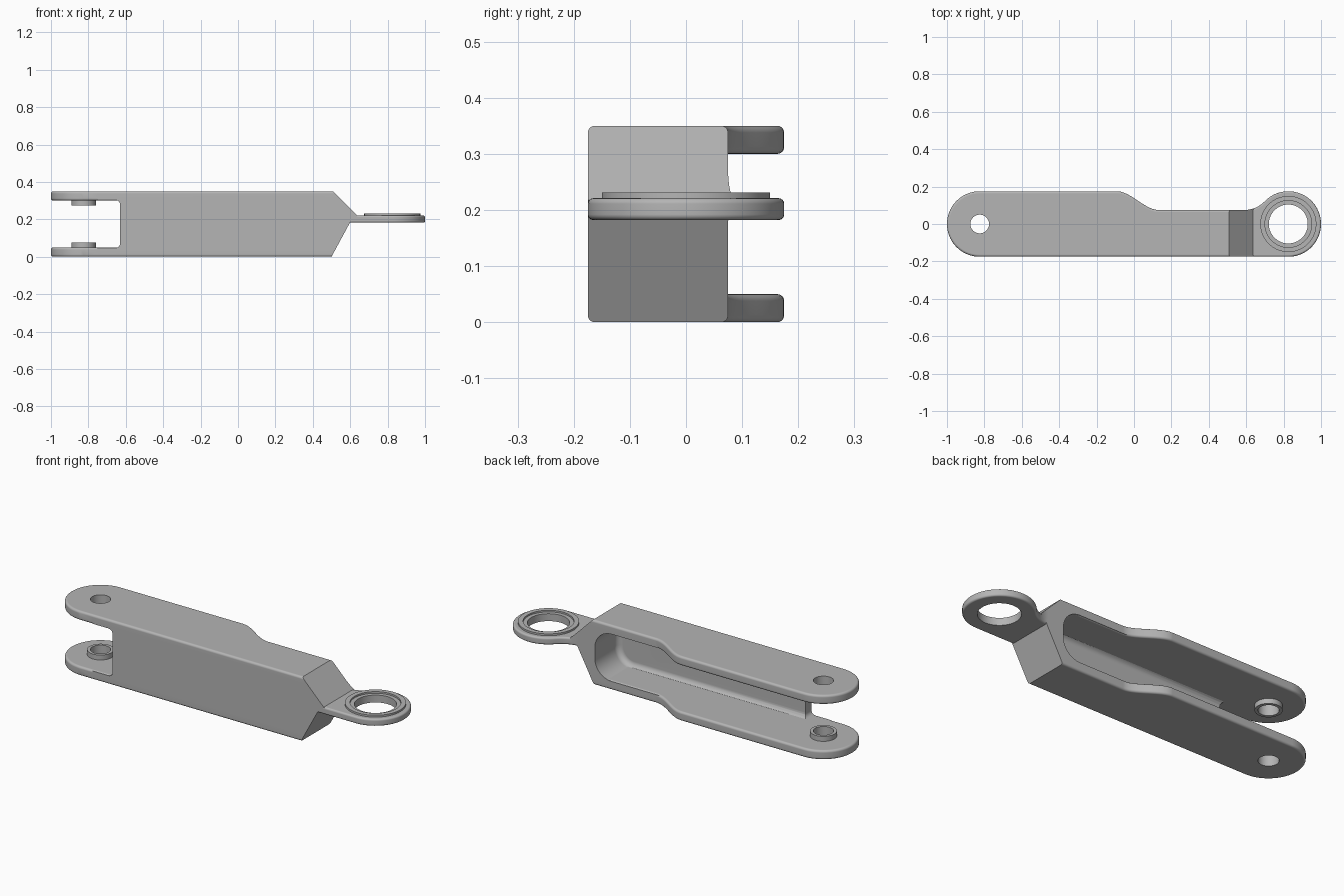
import bpy, bmesh
from math import sin, cos, pi, radians, atan2, sqrt

if "Cube" in bpy.data.objects:
    bpy.data.objects.remove(bpy.data.objects["Cube"], do_unlink=True)

metal = bpy.data.materials.new("grey_metal")
metal.use_nodes = True
grey = (0.46, 0.46, 0.46, 1)
metal.diffuse_color = grey
metal.node_tree.nodes["Principled BSDF"].inputs["Base Color"].default_value = grey

FRONT, BACK, NECK = -0.175, 0.175, 0.075    # y of the outer edges
TOP, PLATE, R = 0.35, 0.05, 0.175
EYE = 0.825                                 # distance of both bores from centre
BLEND = 0.15                                # fillet from neck to eye


def arc(cx, cy, r, a0, a1, n=16):
    return [(cx + r * cos(a0 + (a1 - a0) * i / n),
             cy + r * sin(a0 + (a1 - a0) * i / n)) for i in range(n + 1)]


def circle(cx, cy, r, n=64):
    return arc(cx, cy, r, 0, 2 * pi, n)[:-1]


def bezier(a, b, c, d, n=14):
    out = []
    for i in range(n + 1):
        t = i / n
        w = ((1 - t) ** 3, 3 * t * (1 - t) ** 2, 3 * t * t * (1 - t), t ** 3)
        out.append(tuple(sum(k * p[j] for k, p in zip(w, (a, b, c, d))) for j in (0, 1)))
    return out


def prism(name, pts, axis, lo, hi, bevel=0.0, ends="both"):
    """Extrude an outline along z or y, optionally rounding its cap edges."""
    bm = bmesh.new()
    place = (lambda p, h: (p[0], p[1], h)) if axis == "z" else (lambda p, h: (p[0], h, p[1]))
    rings = [[bm.verts.new(place(p, h)) for p in pts] for h in (lo, hi)]
    caps = [bm.faces.new(r) for r in rings]
    n = len(pts)
    for i in range(n):
        j = (i + 1) % n
        bm.faces.new((rings[0][i], rings[0][j], rings[1][j], rings[1][i]))
    bmesh.ops.recalc_face_normals(bm, faces=bm.faces)
    if bevel:
        chosen = caps if ends == "both" else caps[:1]
        edges = [e for f in chosen for e in f.edges]
        bmesh.ops.bevel(bm, geom=edges, offset=bevel, segments=4, profile=0.5,
                        affect="EDGES", clamp_overlap=False)
    me = bpy.data.meshes.new(name)
    bm.to_mesh(me)
    bm.free()
    me.materials.append(metal)
    ob = bpy.data.objects.new(name, me)
    bpy.context.collection.objects.link(ob)
    return ob


def combine(target, other, operation):
    mod = target.modifiers.new("combine", "BOOLEAN")
    mod.operation, mod.object, mod.solver = operation, other, "EXACT"
    bpy.context.view_layer.objects.active = target
    bpy.ops.object.modifier_apply(modifier=mod.name)
    bpy.data.objects.remove(other, do_unlink=True)


# Fillet between neck and eye, tangent to both
fx = EYE - sqrt((R + BLEND) ** 2 - (NECK + BLEND) ** 2)
fy = NECK + BLEND
fillet = arc(fx, fy, BLEND, -pi / 2, atan2(-fy, EYE - fx), 10)
eye_angle = atan2(fy, fx - EYE)

# Fork plates: rounded end, wide part, curved step to the neck
step = bezier((-0.09, BACK), (-0.02, BACK), (0.06, NECK), (0.13, NECK))
plate = (arc(-EYE, 0, R, 1.5 * pi, 0.5 * pi, 36) + step
         + [(0.62, NECK), (0.62, FRONT)])
lower = prism("lower_plate", plate, "z", 0, PLATE, 0.012)
upper = prism("upper_plate", plate, "z", TOP - PLATE, TOP, 0.012)

# Web: front wall and solid neck end, hollowed by the pocket and the fork slot
web_outline = [(-0.75, FRONT)] + [(fillet[-1][0], FRONT)] + fillet[::-1] + [(-0.75, NECK)]
arm = prism("link_arm", web_outline, "z", 0.012, TOP - 0.012)


def cavity(x, r):
    lo, hi = PLATE - 0.003, TOP - PLATE + 0.003
    return ([(-1.2, lo)] + arc(x - r, lo + r, r, -pi / 2, 0, 10)
            + arc(x - r, hi - r, r, 0, pi / 2, 10) + [(-1.2, hi)])


combine(arm, prism("pocket", cavity(0.495, 0.1), "y", -0.125, 0.4, 0.03, "first"), "DIFFERENCE")
combine(arm, prism("fork_slot", cavity(-0.63, 0.025), "y", -0.4, 0.4), "DIFFERENCE")
combine(arm, lower, "UNION")
combine(arm, upper, "UNION")

# Slanted neck end, trimmed by the side profile
side = [(-1.2, -0.1), (0.446, -0.1), (0.6, 0.185), (0.64, 0.218), (0.408, 0.45), (-1.2, 0.45)]
combine(arm, prism("side_profile", side, "y", -0.5, 0.5), "INTERSECT")

# Eye flange with its raised seat
flange = ([(0.56, FRONT), (0.56, NECK)] + fillet
          + arc(EYE, 0, R, eye_angle, -pi / 2, 48)[1:])
combine(arm, prism("eye_flange", flange, "z", 0.182, 0.221, 0.01), "UNION")
combine(arm, prism("eye_seat", circle(EYE, 0, 0.15), "z", 0.2, 0.231), "UNION")
combine(arm, prism("seat_recess", circle(EYE, 0, 0.125), "z", 0.222, 0.4), "DIFFERENCE")
combine(arm, prism("eye_bore", circle(EYE, 0, 0.104), "z", 0.1, 0.4), "DIFFERENCE")

# Pin bosses inside the fork, and the pin bore
for name, lo, hi in (("lower_boss", 0.03, 0.077), ("upper_boss", 0.273, 0.32)):
    combine(arm, prism(name, circle(-EYE, 0, 0.066, 48), "z", lo, hi), "UNION")
combine(arm, prism("pin_bore", circle(-EYE, 0, 0.05, 48), "z", -0.2, 0.6), "DIFFERENCE")

# Smooth shading with crisp edges
for ob in bpy.context.selected_objects:
    ob.select_set(False)
arm.select_set(True)
bpy.context.view_layer.objects.active = arm
bpy.ops.object.shade_smooth_by_angle(angle=radians(30))
weighted = arm.modifiers.new("even_shading", "WEIGHTED_NORMAL")
weighted.keep_sharp = True
